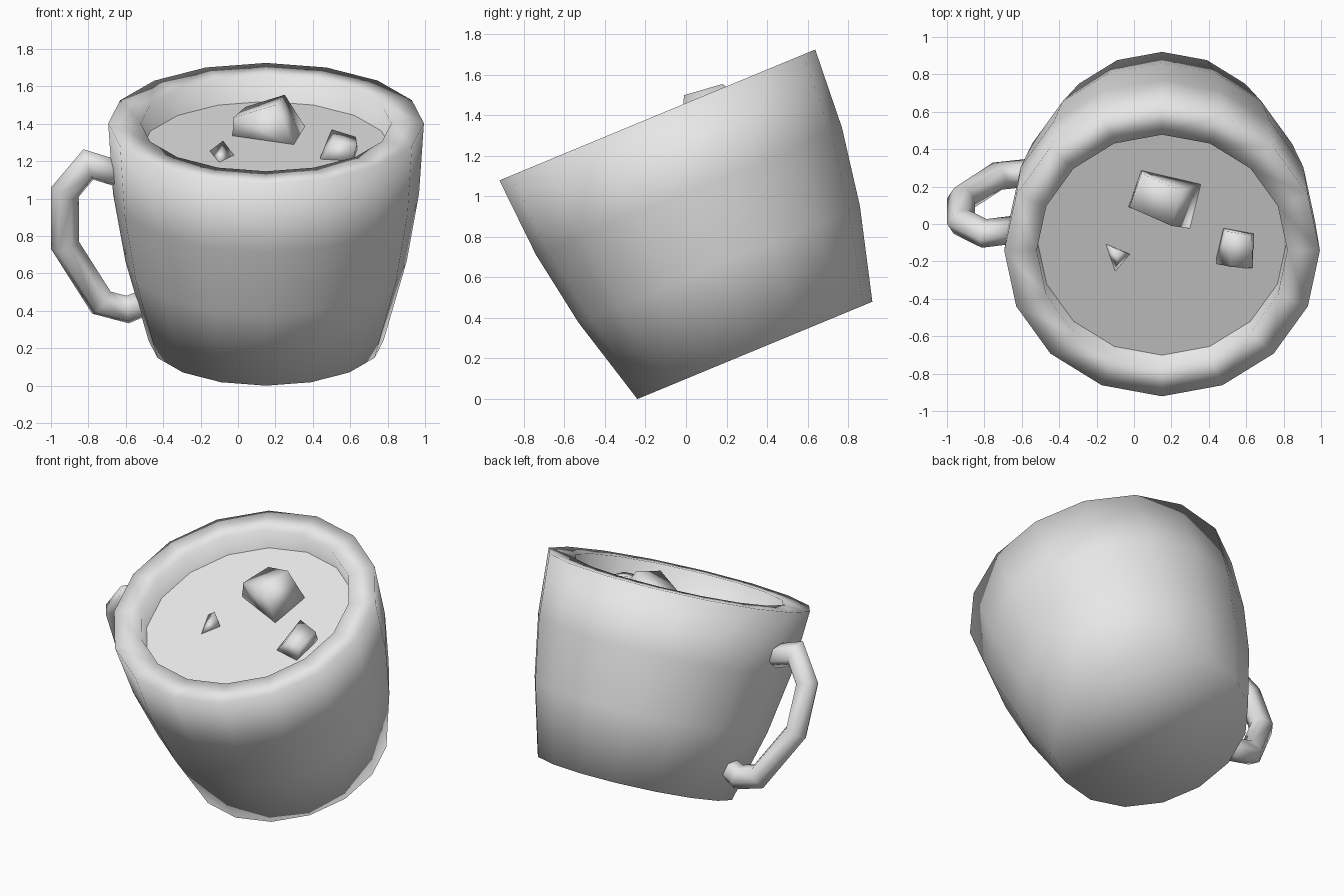
import bpy
import bmesh
import math
from mathutils import Matrix, Vector

cube = bpy.data.objects.get("Cube")
if cube:
    bpy.data.objects.remove(cube, do_unlink=True)

grey = bpy.data.materials.new("plain grey")
grey.use_nodes = True
grey.diffuse_color = (0.8, 0.8, 0.8, 1)
grey.node_tree.nodes["Principled BSDF"].inputs["Base Color"].default_value = (0.8, 0.8, 0.8, 1)

SIDES = 16
# The whole mug leans towards the front
TILT = Matrix.Translation((0.15, 0.34, 0.24)) @ Matrix.Rotation(math.radians(22.5), 4, 'X')


def finish(name, bm, matrix=Matrix.Identity(4), smooth=True):
    bmesh.ops.recalc_face_normals(bm, faces=bm.faces)
    mesh = bpy.data.meshes.new(name)
    bm.to_mesh(mesh)
    bm.free()
    mesh.materials.append(grey)
    for p in mesh.polygons:
        p.use_smooth = smooth
    obj = bpy.data.objects.new(name, mesh)
    obj.matrix_world = matrix
    bpy.context.collection.objects.link(obj)
    return obj


def lathe(name, profile):
    """Revolve (radius, height) points and close both ends with caps."""
    bm = bmesh.new()
    rings = []
    for r, h in profile:
        angles = [math.tau * i / SIDES for i in range(SIDES)]
        rings.append([bm.verts.new((r * math.cos(a), r * math.sin(a), h)) for a in angles])
    for low, high in zip(rings, rings[1:]):
        for i in range(SIDES):
            j = (i + 1) % SIDES
            bm.faces.new((low[i], low[j], high[j], high[i]))
    bm.faces.new(rings[0])
    bm.faces.new(rings[-1])
    return finish(name, bm, TILT)


def tube(name, path, radius, sides):
    """Sweep a polygon along a path lying in the local XZ plane, with mitred bends."""
    bm = bmesh.new()
    pts = [Vector((x, 0, z)) for x, z in path]
    rings = []
    for k, p in enumerate(pts):
        before = (p - pts[max(k - 1, 0)]).normalized()
        after = (pts[min(k + 1, len(pts) - 1)] - p).normalized()
        along = (before + after).normalized()
        across = Vector((along.z, 0, -along.x))
        mitre = 1 / max(along.dot(after if after.length else before), 0.7)
        ring = []
        for i in range(sides):
            a = math.tau * i / sides
            offset = across * math.cos(a) * mitre + Vector((0, math.sin(a), 0))
            ring.append(bm.verts.new(p + offset * radius))
        rings.append(ring)
    for low, high in zip(rings, rings[1:]):
        for i in range(sides):
            j = (i + 1) % sides
            bm.faces.new((low[i], low[j], high[j], high[i]))
    bm.faces.new(rings[0])
    bm.faces.new(rings[-1])
    return finish(name, bm, TILT)


def chunk(name, top, base):
    """Ice chunk: convex block from its top corners and its corners under the surface."""
    bm = bmesh.new()
    for p in top:
        bm.verts.new(p)
    for x, y in base:
        bm.verts.new((x, y, 1.25 + 0.414 * (y + 0.083)))
    bmesh.ops.convex_hull(bm, input=bm.verts)
    bmesh.ops.dissolve_limit(bm, angle_limit=math.radians(12), verts=bm.verts, edges=bm.edges)
    return finish(name, bm)


# Mug body: outer wall, flat rim and hollow inside
lathe("mug_body", [(0.628, 0), (0.752, 0.46), (0.818, 0.85), (0.844, 1.258),
                   (0.67, 1.258), (0.665, 0.85), (0.6, 0.46), (0.5, 0.15)])

# Drink surface, set a little below the rim
bm = bmesh.new()
bmesh.ops.create_circle(bm, cap_ends=True, segments=SIDES, radius=0.672)
finish("drink_surface", bm, TILT @ Matrix.Translation((0, 0, 1.108)), smooth=False)

# Handle on the right side
tube("handle", [(-0.77, 0.96), (-0.95, 1.02), (-1.075, 0.86), (-1.075, 0.552),
                (-0.88, 0.22), (-0.74, 0.18), (-0.62, 0.235)], 0.075, 6)

# Floating ice
chunk("large_ice",
      [(-0.025, 0.09, 1.433), (0.2, -0.01, 1.50), (0.25, 0.18, 1.555), (0.04, 0.27, 1.49)],
      [(-0.03, 0.09), (0.305, -0.025), (0.365, 0.215), (0.04, 0.29)])
chunk("medium_ice",
      [(0.50, -0.04, 1.37), (0.63, -0.06, 1.33), (0.635, -0.235, 1.29), (0.52, -0.23, 1.30)],
      [(0.475, -0.02), (0.64, -0.05), (0.61, -0.24), (0.43, -0.21)])
chunk("small_ice", [(-0.08, -0.14, 1.31)],
      [(-0.165, -0.1), (-0.01, -0.165), (-0.105, -0.275)])
